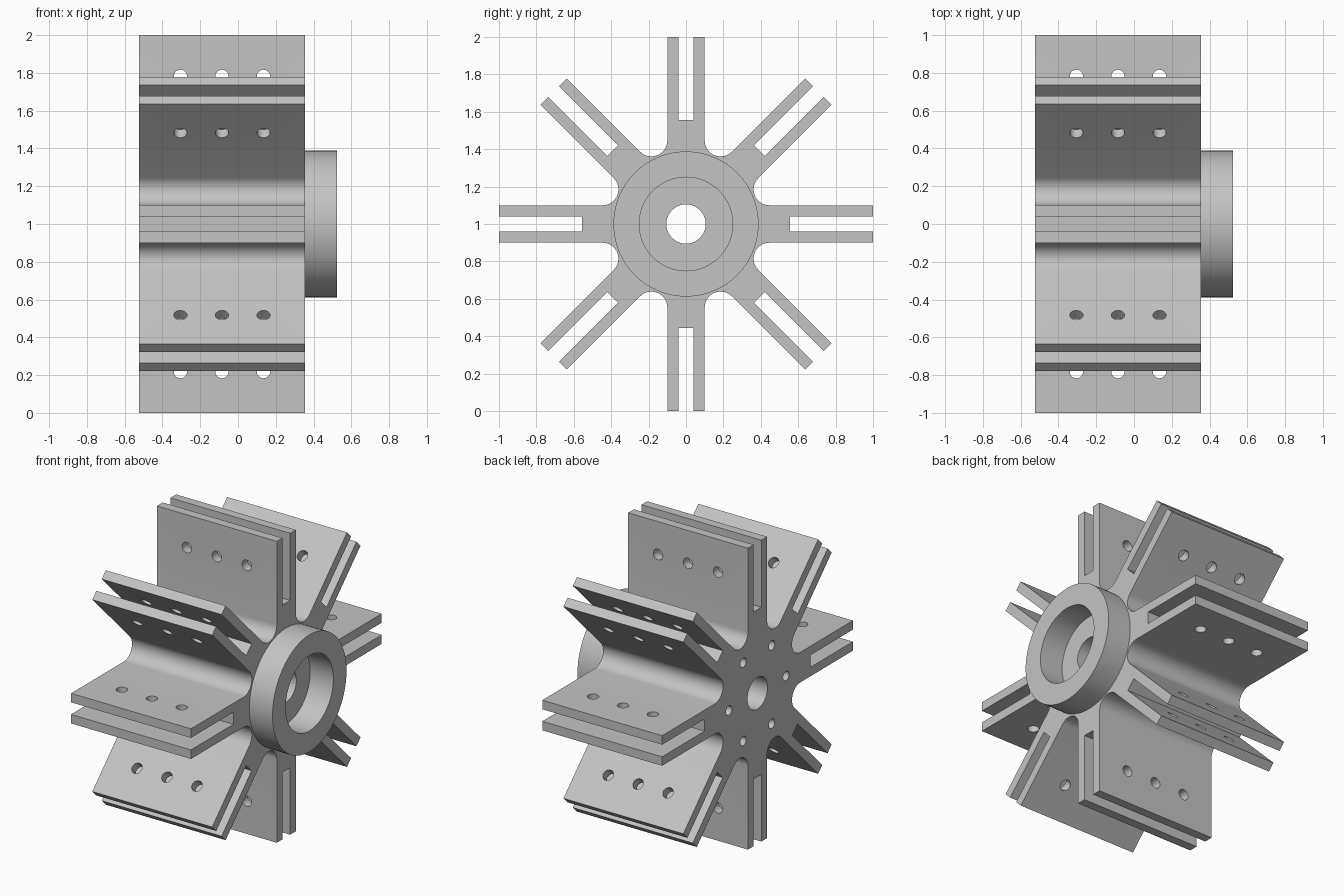
import bpy, bmesh
from math import sin, cos, tan, pi, radians
from mathutils import Matrix, Vector

if "Cube" in bpy.data.objects:
    bpy.data.objects.remove(bpy.data.objects["Cube"])

FINS = 8
STEP = 2 * pi / FINS
X0, X1, X2 = -0.525, 0.355, 0.525      # hub back, hub face, collar face
HALF_FIN, HALF_SLOT, SLOT_FLOOR = 0.1, 0.04, 0.555
FILLET = 0.085
CENTRE = Vector((0, 0, 1))

grey = bpy.data.materials.new("plain grey")
grey.use_nodes = True
COLOUR = (0.55, 0.55, 0.55, 1)
grey.diffuse_color = COLOUR
grey.node_tree.nodes["Principled BSDF"].inputs["Base Color"].default_value = COLOUR


def make_object(name, bm):
    bmesh.ops.recalc_face_normals(bm, faces=bm.faces)
    mesh = bpy.data.meshes.new(name)
    bm.to_mesh(mesh)
    bm.free()
    mesh.materials.append(grey)
    obj = bpy.data.objects.new(name, mesh)
    bpy.context.collection.objects.link(obj)
    return obj


def activate(obj):
    bpy.ops.object.select_all(action='DESELECT')
    obj.select_set(True)
    bpy.context.view_layer.objects.active = obj


def add_rod(bm, centre, axis, radius, length, sides):
    turn = Vector((0, 0, 1)).rotation_difference(axis).to_matrix().to_4x4()
    bmesh.ops.create_cone(bm, cap_ends=True, segments=sides, radius1=radius, radius2=radius,
                          depth=length, matrix=Matrix.Translation(centre) @ turn)


def polar(radius, angle, side=0):
    """Point in the y-z plane, offset sideways from a radial line."""
    return (radius * cos(angle) - side * sin(angle), radius * sin(angle) + side * cos(angle))


# Outline of the hub with slotted fins and rounded valleys
outline = []
valley = (HALF_FIN + FILLET) / sin(STEP / 2)
for i in range(FINS):
    a = i * STEP
    outline += [polar(1, a, -HALF_FIN), polar(1, a, -HALF_SLOT), polar(SLOT_FLOOR, a, -HALF_SLOT),
                polar(SLOT_FLOOR, a, HALF_SLOT), polar(1, a, HALF_SLOT), polar(1, a, HALF_FIN)]
    cy, cz = polar(valley, a + STEP / 2)
    for k in range(17):
        t = a + 1.5 * pi - k / 16 * (pi - STEP)
        outline.append((cy + FILLET * cos(t), cz + FILLET * sin(t)))

bm = bmesh.new()
face = bm.faces.new([bm.verts.new((X0, y, z + 1)) for y, z in outline])
swept = bmesh.ops.extrude_face_region(bm, geom=[face])
bmesh.ops.translate(bm, vec=(X1 - X0, 0, 0),
                    verts=[v for v in swept["geom"] if isinstance(v, bmesh.types.BMVert)])
finned_hub = make_object("finned_hub", bm)

# Cutters: shaft bore, six blind bolt holes, three cross holes per fin
bm = bmesh.new()
along = Vector((1, 0, 0))
add_rod(bm, CENTRE, along, 0.105, 3, 64)
for i in range(6):
    y, z = polar(0.3, i * pi / 3)
    add_rod(bm, CENTRE + Vector((X0, y, z)), along, 0.031, 1.7, 24)
for i in range(FINS):
    y, z = polar(0.782, i * STEP)
    across = Vector((0, -sin(i * STEP), cos(i * STEP)))
    for x in (-0.305, -0.085, 0.135):
        add_rod(bm, CENTRE + Vector((x, y, z)), across, 0.035, 0.3, 24)
cutter = make_object("hole_cutter", bm)
cutter.hide_render = True

activate(finned_hub)
cut = finned_hub.modifiers.new("holes", 'BOOLEAN')
cut.operation = 'DIFFERENCE'
cut.solver = 'EXACT'
cut.object = cutter
bpy.ops.object.modifier_apply(modifier=cut.name)
bpy.data.objects.remove(cutter)

# Collar ring on the hub face
bm = bmesh.new()
SIDES = 96
profile = [(X1, 0.25), (X2, 0.25), (X2, 0.388), (X1, 0.388)]
rings = [[bm.verts.new((x, r * cos(2 * pi * i / SIDES), 1 + r * sin(2 * pi * i / SIDES)))
          for x, r in profile] for i in range(SIDES)]
for i in range(SIDES):
    a, b = rings[i], rings[(i + 1) % SIDES]
    for k in range(4):
        n = (k + 1) % 4
        bm.faces.new((a[k], a[n], b[n], b[k]))
collar = make_object("collar", bm)

# Smooth the round surfaces, keep the edges sharp
for obj in (finned_hub, collar):
    activate(obj)
    bpy.ops.object.shade_smooth_by_angle(angle=radians(30))
